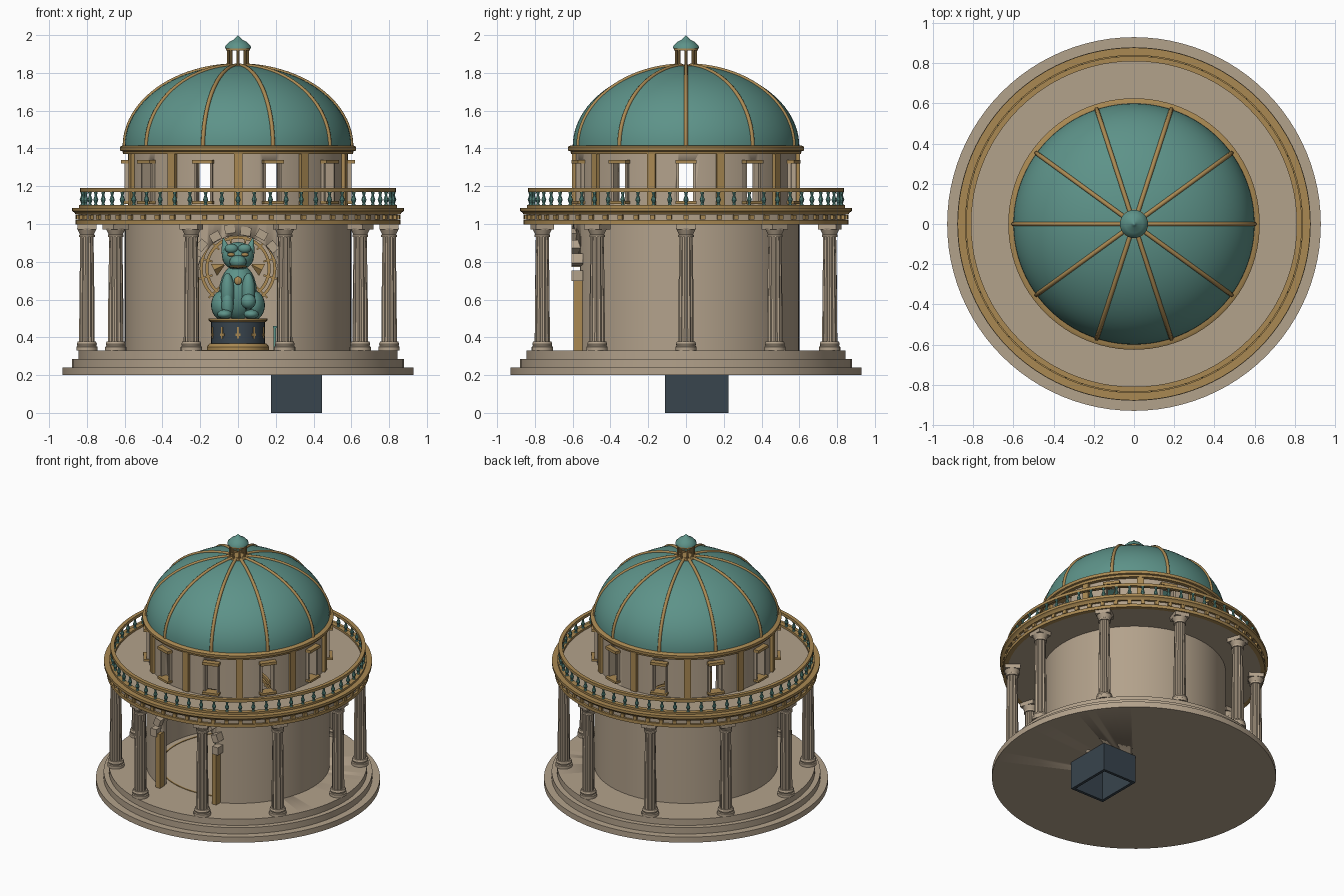
import bpy, bmesh
from math import sin, cos, pi, radians
from mathutils import Matrix, Vector

cube = bpy.data.objects.get("Cube")
if cube:
    bpy.data.objects.remove(cube, do_unlink=True)


def material(name, color):
    mat = bpy.data.materials.new(name)
    mat.use_nodes = True
    mat.diffuse_color = (*color, 1)
    mat.node_tree.nodes["Principled BSDF"].inputs["Base Color"].default_value = (*color, 1)
    return mat


STONE = material("warm_stone", (0.45, 0.36, 0.26))
GOLD = material("aged_gold", (0.40, 0.25, 0.085))
TEAL = material("teal_patina", (0.11, 0.29, 0.25))
SLATE = material("dark_slate", (0.04, 0.058, 0.075))


def move(x, y, z):
    return Matrix.Translation((x, y, z))


def finish(bm, name, mat):
    """Turn a bmesh into a smooth object that keeps its hard edges."""
    bmesh.ops.remove_doubles(bm, verts=bm.verts, dist=1e-5)
    bmesh.ops.recalc_face_normals(bm, faces=bm.faces)
    for f in bm.faces:
        f.smooth = True
    for e in bm.edges:
        e.smooth = e.calc_face_angle(0) < 0.6
    mesh = bpy.data.meshes.new(name)
    bm.to_mesh(mesh)
    bm.free()
    mesh.materials.append(mat)
    obj = bpy.data.objects.new(name, mesh)
    bpy.context.collection.objects.link(obj)
    return obj


def box(bm, size, at=Matrix()):
    bmesh.ops.create_cube(bm, size=1, matrix=at @ Matrix.Diagonal((*size, 1)))


def ball(bm, size, at):
    bmesh.ops.create_uvsphere(bm, u_segments=20, v_segments=12, radius=1,
                              matrix=at @ Matrix.Diagonal((*size, 1)))


def cone(bm, r1, r2, depth, at, segments=12):
    bmesh.ops.create_cone(bm, cap_ends=True, segments=segments, radius1=r1,
                          radius2=r2, depth=depth, matrix=at)


def lathe(bm, profile, segments=96, at=Matrix(), closed=True, flute=0):
    """Spin (radius, height) points around z; flute pulls in every other column."""
    rings = []
    for j in range(segments):
        a, k = 2 * pi * j / segments, 1 - flute * (j % 2)
        rings.append([bm.verts.new(at @ Vector((r * k * cos(a), r * k * sin(a), z)))
                      for r, z in profile])
    n = len(profile)
    for j in range(segments):
        p, q = rings[j], rings[(j + 1) % segments]
        for i in range(n if closed else n - 1):
            bm.faces.new((p[i], q[i], q[(i + 1) % n], p[(i + 1) % n]))


def band(bm, r0, r1, z0, z1):
    lathe(bm, [(r0, z0), (r1, z0), (r1, z1), (r0, z1)])


def around(count, radius, z=0, start=0):
    for i in range(count):
        yield Matrix.Rotation(start + 2 * pi * i / count, 4, 'Z') @ move(radius, 0, z)


def cut(obj, bm):
    """Subtract a cutter from an object and throw the cutter away."""
    cutter = finish(bm, "cutter", SLATE)
    cutter.hide_render = True
    mod = obj.modifiers.new("cut", 'BOOLEAN')
    mod.operation, mod.solver, mod.object = 'DIFFERENCE', 'EXACT', cutter
    bpy.context.view_layer.objects.active = obj
    bpy.ops.object.modifier_apply(modifier=mod.name)
    bpy.data.objects.remove(cutter, do_unlink=True)


# Stepped base with a stair shaft through it
bm = bmesh.new()
lathe(bm, [(0, .2), (.93, .2), (.93, .24), (.88, .24), (.88, .285),
           (.845, .285), (.845, .33), (0, .33)])
base = finish(bm, "stepped_base", STONE)
bm = bmesh.new()
box(bm, (.24, .305, .5), move(.31, .057, .25))
cut(base, bm)

bm = bmesh.new()
for s in (-1, 1):
    box(bm, (.02, .335, .32), move(.31 + s * .125, .057, .16))
    box(bm, (.23, .02, .32), move(.31, .057 + s * .1575, .16))
finish(bm, "stair_shaft", SLATE)

# Railing around the shaft
bm = bmesh.new()
for x in (.195, .31, .425):
    for y in (-.1, .215):
        box(bm, (.012, .012, .12), move(x, y, .39))
for y in (-.1, .215):
    box(bm, (.25, .016, .012), move(.31, y, .455))
box(bm, (.016, .32, .012), move(.195, .057, .455))
finish(bm, "stair_railing", TEAL)

# Lower wall with an arched doorway
bm = bmesh.new()
band(bm, .555, .6, .32, 1.05)
wall = finish(bm, "lower_wall", STONE)
bm = bmesh.new()
outline = [(-.215, .325), (.215, .325)]
outline += [(.215 * cos(pi * i / 24), .725 + .215 * sin(pi * i / 24)) for i in range(25)]
face = bm.faces.new([bm.verts.new((x, -.75, z)) for x, z in outline])
new = bmesh.ops.extrude_face_region(bm, geom=[face])["geom"]
bmesh.ops.translate(bm, vec=(0, .45, 0), verts=[v for v in new if isinstance(v, bmesh.types.BMVert)])
cut(wall, bm)

bm = bmesh.new()
for s in (-1, 1):
    box(bm, (.035, .05, .39), move(s * .225, -.57, .525))
finish(bm, "door_jambs", GOLD)

bm = bmesh.new()
for i in range(10):
    turn = move(0, -.575, .725) @ Matrix.Rotation(-radians(i * 20), 4, 'Y')
    box(bm, (.045, .06, .055), turn @ move(.24 + .012 * (i % 2), 0, 0))
finish(bm, "door_arch_stones", STONE)

# Floor inlay
bm = bmesh.new()
band(bm, .505, .515, .33, .334)
finish(bm, "floor_inlay", GOLD)

# Columns
shafts, trims = bmesh.new(), bmesh.new()
for m in around(10, .8):
    lathe(shafts, [(.041, .375), (.04, .6), (.035, .94)], 24, m, False, .12)
    lathe(trims, [(0, .33), (.056, .33), (.056, .35), (.05, .354), (.053, .365),
                  (.048, .378), (0, .378)], 24, m)
    lathe(trims, [(0, .93), (.042, .93), (.042, .942), (.037, .945),
                  (.052, .975), (0, .975)], 24, m)
    box(trims, (.1, .1, .028), m @ move(0, 0, .986))
finish(shafts, "column_shafts", STONE)
finish(trims, "column_bases_and_capitals", STONE)

# Balcony ring, mouldings and dentils
bm = bmesh.new()
band(bm, .56, .845, 1.0, 1.085)
finish(bm, "balcony", STONE)
bm = bmesh.new()
band(bm, .83, .86, .998, 1.02)
lathe(bm, [(.84, 1.05), (.86, 1.05), (.865, 1.06), (.878, 1.068), (.878, 1.086), (.84, 1.086)])
finish(bm, "balcony_mouldings", GOLD)
bm = bmesh.new()
for m in around(60, .85, 1.035):
    box(bm, (.022, .026, .024), m)
finish(bm, "dentils", GOLD)

# Balustrade
bm = bmesh.new()
band(bm, .81, .842, 1.084, 1.1)
band(bm, .81, .836, 1.17, 1.19)
finish(bm, "balustrade_rails", GOLD)
bm = bmesh.new()
for m in around(60, .824):
    lathe(bm, [(.011, 1.1), (.007, 1.11), (.014, 1.128), (.006, 1.152), (.011, 1.17)], 8, m, False)
finish(bm, "balusters", TEAL)

# Upper drum with ten windows, frames and pilasters
bm = bmesh.new()
band(bm, .545, .583, 1.05, 1.39)
drum = finish(bm, "upper_drum", STONE)
bm = bmesh.new()
for m in around(10, .56, 1.22):
    box(bm, (.15, .078, .2), m)
cut(drum, bm)
bm = bmesh.new()
for m in around(10, .585, 1.22):
    for s in (-1, 1):
        box(bm, (.03, .012, .2), m @ move(0, s * .044, 0))
finish(bm, "window_jambs", STONE)
bm = bmesh.new()
for m in around(10, .59):
    box(bm, (.06, .112, .02), m @ move(0, 0, 1.33))
    box(bm, (.06, .112, .016), m @ move(0, 0, 1.115))
finish(bm, "window_lintels_and_sills", GOLD)
bm = bmesh.new()
for m in around(10, .585, 1.235, pi / 10):
    box(bm, (.035, .045, .29), m)
finish(bm, "pilasters", GOLD)

# Dome, its base mouldings and ribs
arc = [(.6 * cos(pi * i / 48), 1.41 + .43 * sin(pi * i / 48)) for i in range(25)]
bm = bmesh.new()
lathe(bm, arc, closed=False)
finish(bm, "dome", TEAL)
bm = bmesh.new()
lathe(bm, [(.55, 1.37), (.608, 1.37), (.612, 1.385), (.624, 1.388), (.626, 1.408),
           (.612, 1.416), (.55, 1.416)])
finish(bm, "dome_base_moulding", GOLD)
curve = bpy.data.curves.new("dome_ribs", 'CURVE')
curve.dimensions, curve.bevel_depth, curve.bevel_resolution = '3D', .011, 2
for m in around(10, 0):
    spline = curve.splines.new('POLY')
    spline.points.add(len(arc) - 2)
    for p, (r, z) in zip(spline.points, arc):
        p.co = (*(m @ Vector((r, 0, z))), 1)
curve.materials.append(GOLD)
ribs = bpy.data.objects.new("dome_ribs", curve)
bpy.context.collection.objects.link(ribs)
bpy.context.view_layer.objects.active = ribs
ribs.select_set(True)
bpy.ops.object.convert(target='MESH')

# Lantern on top
bm = bmesh.new()
lathe(bm, [(0, 1.825), (.072, 1.825), (.072, 1.84), (0, 1.845)], 32)
lathe(bm, [(0, 1.918), (.064, 1.918), (.064, 1.93), (0, 1.93)], 32)
for m in around(8, .052, 1.88):
    cone(bm, .007, .007, .08, m, 8)
finish(bm, "lantern_posts", GOLD)
bm = bmesh.new()
lathe(bm, [(0, 1.93), (.07, 1.93), (.066, 1.945), (.045, 1.965), (.02, 1.978),
           (.009, 1.99), (0, 2)], 32)
finish(bm, "lantern_cap", TEAL)

# Pedestal
bm = bmesh.new()
lathe(bm, [(0, .36), (.142, .36), (.142, .485), (0, .485)], 40)
finish(bm, "pedestal", SLATE)
bm = bmesh.new()
lathe(bm, [(0, .33), (.165, .33), (.165, .35), (.15, .368), (0, .368)], 40)
lathe(bm, [(0, .48), (.145, .48), (.155, .49), (.155, .5), (0, .5)], 40)
for m in around(10, .142, .425, pi / 10):
    box(bm, (.008, .008, .06), m)
    box(bm, (.008, .026, .012), m @ move(0, 0, -.012))
finish(bm, "pedestal_trim", GOLD)

# Seated guardian beast
bm = bmesh.new()
ball(bm, (.1, .1, .15), move(0, .02, .64))
ball(bm, (.085, .075, .075), move(0, -.01, .83))
ball(bm, (.045, .045, .035), move(0, -.075, .8))
ball(bm, (.04, .04, .04), move(.055, -.1, .59))
for s in (-1, 1):
    ball(bm, (.065, .09, .08), move(s * .078, .02, .57))
    ball(bm, (.036, .04, .1), move(s * .055, -.07, .64))
    ball(bm, (.04, .05, .025), move(s * .07, -.1, .522))
    ball(bm, (.035, .025, .025), move(s * .035, -.07, .87))
    cone(bm, .03, .002, .08, move(s * .07, 0, .89) @ Matrix.Rotation(s * .25, 4, 'Y'))
ball(bm, (.032, .035, .07), move(-.055, -.085, .57))
finish(bm, "guardian_beast", TEAL)
bm = bmesh.new()
ball(bm, (.05, .03, .008), move(0, -.085, .775))
ball(bm, (.02, .01, .022), move(0, -.09, .7))
for s in (-1, 1):
    ball(bm, (.02, .012, .01), move(s * .037, -.082, .838))
    cone(bm, .035, .004, .06, move(s * .1, 0, .77) @ Matrix.Rotation(-s * 1.1, 4, 'Y'), 4)
finish(bm, "beast_ornaments", GOLD)

# Halo behind the beast
bm = bmesh.new()
stand = move(0, .16, .765) @ Matrix.Rotation(pi / 2, 4, 'X')
for r in (.165, .195):
    lathe(bm, [(r - .008, -.01), (r + .008, -.01), (r + .008, .01), (r - .008, .01)], 48, stand)
for m in around(12, .18, 0, pi / 12):
    box(bm, (.08, .01, .01), stand @ m)
box(bm, (.03, .02, .3), move(0, .16, .46))
finish(bm, "halo", GOLD)
